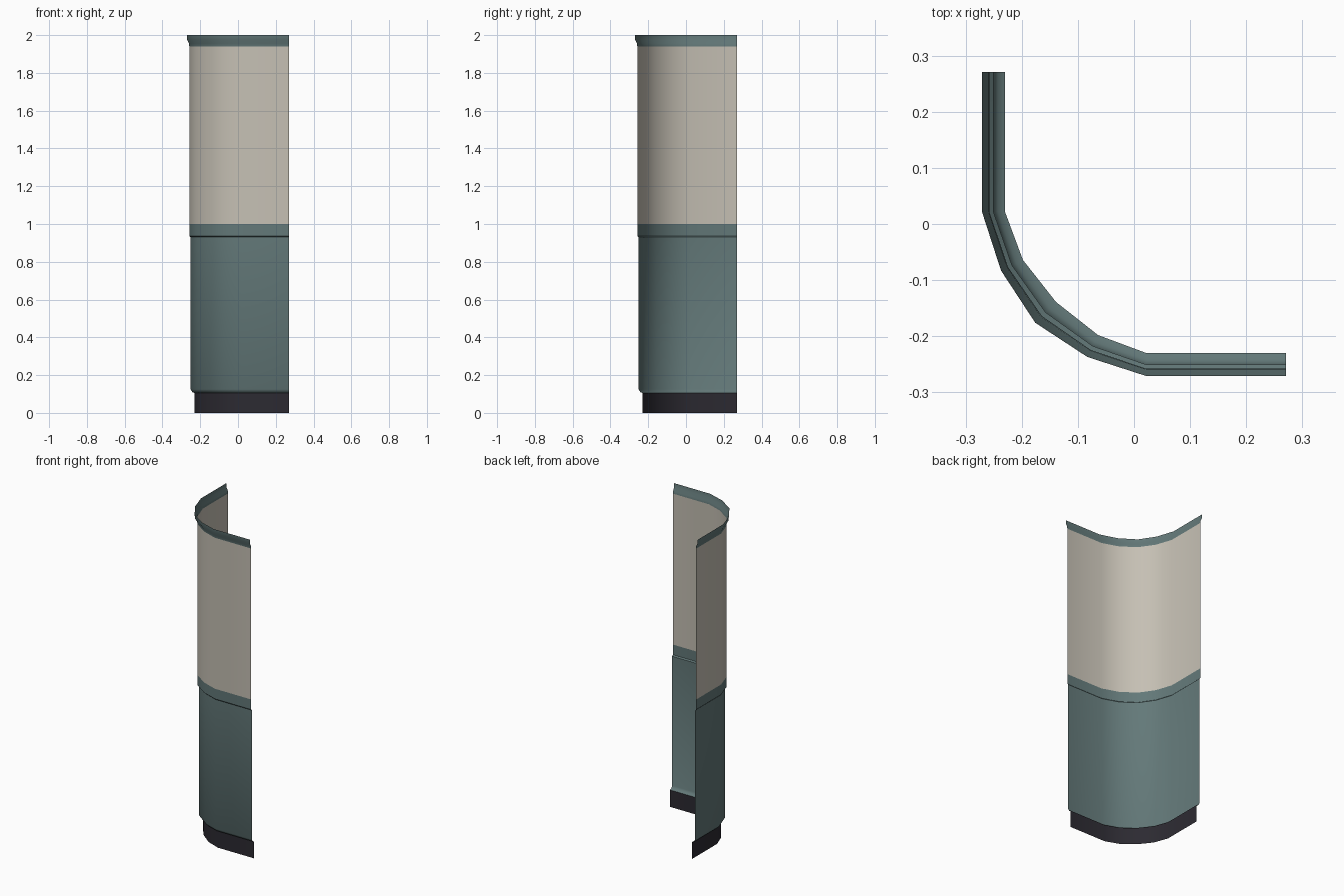
import bpy

if "Cube" in bpy.data.objects:
    bpy.data.objects.remove(bpy.data.objects["Cube"])

def mat(name, rgb):
    m = bpy.data.materials.new(name)
    m.diffuse_color = (*rgb, 1)
    m.use_nodes = True
    m.node_tree.nodes["Principled BSDF"].inputs["Base Color"].default_value = m.diffuse_color
    return m

cream = mat("cream", (0.56, 0.525, 0.455))
teal = mat("dusty_teal", (0.125, 0.19, 0.19))
dark = mat("charcoal", (0.025, 0.023, 0.031))

# Plan of the rounded wall corner: half path at the base and at the top lip, mirrored over the diagonal
def mirrored(half):
    return half + [(y, x) for x, y in reversed(half[:-1])]

INNER = mirrored([(-0.23, 0.271), (-0.23, 0.022), (-0.198, -0.064), (-0.139, -0.139)])
OUTER = mirrored([(-0.271, 0.271), (-0.271, 0.022), (-0.237, -0.083), (-0.176, -0.176)])

def strip(name, profile, material):
    """Sweep an open profile of (offset 0..1, height) along the wall path."""
    n = len(INNER)
    verts = [(a[0] + (b[0] - a[0]) * t, a[1] + (b[1] - a[1]) * t, z)
             for t, z in profile for a, b in zip(INNER, OUTER)]
    faces = [(r * n + i, r * n + i + 1, (r + 1) * n + i + 1, (r + 1) * n + i)
             for r in range(len(profile) - 1) for i in range(n - 1)]
    me = bpy.data.meshes.new(name)
    me.from_pydata(verts, [], faces)
    me.materials.append(material)
    ob = bpy.data.objects.new(name, me)
    bpy.context.collection.objects.link(ob)
    bpy.ops.object.select_all(action='DESELECT')
    ob.select_set(True)
    bpy.context.view_layer.objects.active = ob
    bpy.ops.object.shade_smooth_by_angle(angle=0.7)

# Recessed base
strip("kick_plate", [(0, 0), (0, 0.105)], dark)
# Lower wall with its sloped bottom ledge
strip("lower_panel", [(0, 0.105), (0.3, 0.11), (0.5, 0.125), (0.5, 0.93)], teal)
# Middle rail, stepping outwards
strip("middle_rail", [(0.5, 0.93), (0.68, 0.937), (0.68, 1.0)], teal)
# Upper wall
strip("upper_panel", [(0.68, 1.0), (0.68, 1.94)], cream)
# Flared lip at the top
strip("top_lip", [(0.68, 1.94), (0.72, 1.955), (0.95, 1.975), (1, 2.0)], teal)
